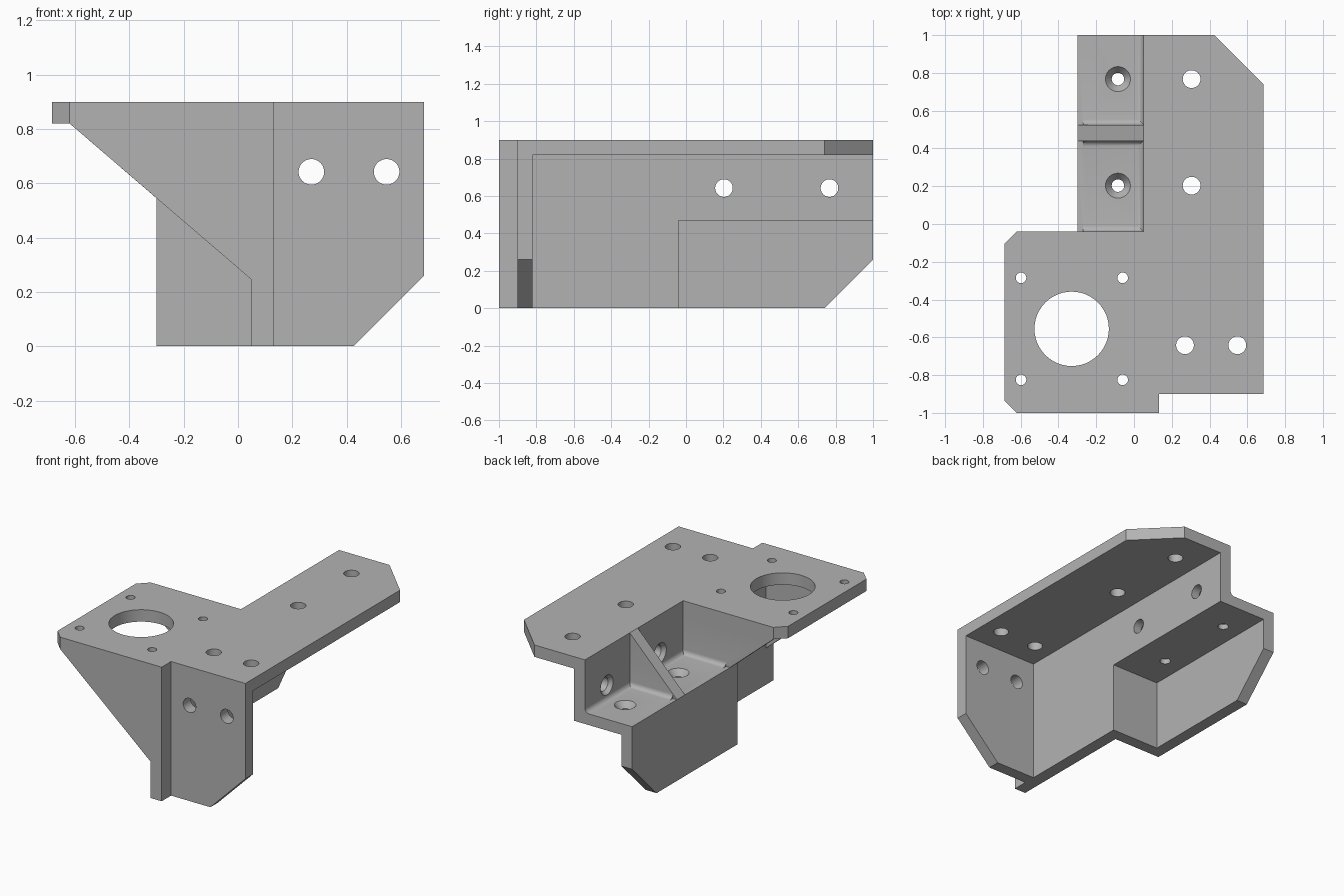
import bpy, bmesh, math
from mathutils import Vector

if "Cube" in bpy.data.objects:
    bpy.data.objects.remove(bpy.data.objects["Cube"])

grey = bpy.data.materials.new("plain grey")
grey.diffuse_color = (0.45, 0.45, 0.45, 1)
grey.use_nodes = True
grey.node_tree.nodes["Principled BSDF"].inputs["Base Color"].default_value = grey.diffuse_color

# Map a 2D profile point plus a depth onto 3D for each extrusion axis
PLACE = {'x': lambda a, b, d: (d, a, b),
         'y': lambda a, b, d: (a, d, b),
         'z': lambda a, b, d: (a, b, d)}


def solid(name, axis, rings):
    """Closed solid from equal-length rings [(points, depth), ...]."""
    bm = bmesh.new()
    loops = [[bm.verts.new(PLACE[axis](a, b, d)) for a, b in pts] for pts, d in rings]
    n = len(loops[0])
    for low, high in zip(loops, loops[1:]):
        for i in range(n):
            j = (i + 1) % n
            bm.faces.new((low[i], low[j], high[j], high[i]))
    bm.faces.new(loops[0][::-1])
    bm.faces.new(loops[-1])
    bmesh.ops.recalc_face_normals(bm, faces=bm.faces)
    me = bpy.data.meshes.new(name)
    bm.to_mesh(me)
    bm.free()
    me.materials.append(grey)
    ob = bpy.data.objects.new(name, me)
    bpy.context.collection.objects.link(ob)
    return ob


def prism(name, axis, pts, lo, hi):
    return solid(name, axis, [(pts, lo), (pts, hi)])


def box(name, x0, x1, y0, y1, z0, z1):
    return prism(name, 'z', [(x0, y0), (x1, y0), (x1, y1), (x0, y1)], z0, z1)


def circle(a, b, r, n=48):
    return [(a + r * math.cos(2 * math.pi * i / n), b + r * math.sin(2 * math.pi * i / n))
            for i in range(n)]


def hole(axis, a, b, r, lo, hi):
    return prism("hole_cutter", axis, circle(a, b, r), lo, hi)


def fillet(axis, a, b, sa, lo, hi, r=0.03):
    """Concave fillet in the corner (a, b); opens toward sa in a and upward in b."""
    e = 0.01
    arc = [(a + sa * r * (1 - math.sin(t)), b + r * (1 - math.cos(t)))
           for t in [math.pi / 2 * i / 6 for i in range(7)]]
    pts = arc + [(a + sa * r, b - e), (a - sa * e, b - e), (a - sa * e, b + r)]
    # arc runs from the floor tangent to the wall tangent
    arc = [(a + sa * r * (1 - math.sin(t)), b + r * (1 - math.cos(t)))
           for t in [math.pi / 2 * i / 6 for i in range(7)]]
    pts = arc + [(a - sa * e, b + r), (a - sa * e, b - e), (a + sa * r, b - e)]
    return prism("fillet", axis, pts, lo, hi)


def combine(target, others, op):
    bpy.context.view_layer.objects.active = target
    for ob in others:
        m = target.modifiers.new(op, 'BOOLEAN')
        m.operation, m.solver, m.object = op, 'EXACT', ob
        bpy.ops.object.modifier_apply(modifier=m.name)
        bpy.data.objects.remove(ob, do_unlink=True)


# Top plate with clipped corners
bracket = prism("mounting_bracket", 'z', [
    (-0.62, -1), (0.133, -1), (0.133, -0.9), (0.685, -0.9), (0.685, 0.74), (0.425, 1),
    (0.05, 1), (0.05, -0.04), (-0.62, -0.04), (-0.685, -0.105), (-0.685, -0.935)], 0.82, 0.9)

# Long upright wall, stepped up behind the side gusset
parts = [prism("upright_wall", 'x', [(-1, 0), (-0.04, 0), (-0.04, 0.47), (1, 0.47),
                                     (1, 0.9), (-1, 0.9)], 0.05, 0.133)]
# Front wall with clipped lower corner
parts.append(prism("front_wall", 'y', [(0.09, 0), (0.425, 0), (0.685, 0.26), (0.685, 0.9),
                                       (0.09, 0.9)], -0.9, -0.82))
# Front gusset and the matching rear gusset that closes the shelf box
parts.append(prism("front_gusset", 'y', [(0.09, 0), (0.09, 0.86), (-0.62, 0.86), (-0.62, 0.82),
                                         (0.05, 0.245), (0.05, 0)], -1, -0.92))
parts.append(prism("rear_gusset", 'y', [(0.09, 0), (0.09, 0.86), (-0.62, 0.86), (-0.62, 0.82),
                                        (-0.3, 0.545), (-0.3, 0)], -0.12, -0.04))
# Shelf and its outer skirt with clipped corner
parts.append(box("shelf", -0.3, 0.09, -0.08, 1, 0.47, 0.545))
parts.append(prism("shelf_skirt", 'x', [(-0.12, 0), (0.74, 0), (1, 0.26), (1, 0.545),
                                        (-0.12, 0.545)], -0.3, -0.22))
# Triangular rib between shelf and wall
parts.append(prism("rib", 'y', [(-0.3, 0.545), (-0.3, 0.5), (0.09, 0.5), (0.09, 0.9),
                                (0.05, 0.9)], 0.44, 0.525))
# Fillets around the shelf pockets
parts.append(fillet('y', 0.05, 0.545, -1, -0.06, 1))
for y, side in ((-0.04, 1), (0.44, -1), (0.525, 1)):
    parts.append(fillet('x', y, 0.545, side, -0.27, 0.07))
combine(bracket, parts, 'UNION')

# Motor opening and its four screw holes
cuts = [hole('z', -0.33, -0.555, 0.197, 0.7, 1)]
for x in (-0.598, -0.06):
    for y in (-0.285, -0.825):
        cuts.append(hole('z', x, y, 0.028, 0.75, 1))
# Plate and front wall holes
for x, y in ((0.305, 0.767), (0.305, 0.203), (0.27, -0.642), (0.547, -0.642)):
    cuts.append(hole('z', x, y, 0.047, 0.75, 1))
for x in (0.27, 0.547):
    cuts.append(hole('y', x, 0.642, 0.047, -0.95, -0.75))
# Countersunk holes in the shelf and upright wall
for y in (0.203, 0.767):
    c = circle
    cuts.append(solid("shelf_hole", 'z', [(c(-0.085, y, 0.033), 0.4), (c(-0.085, y, 0.033), 0.505),
                                          (c(-0.085, y, 0.066), 0.545), (c(-0.085, y, 0.066), 0.6)]))
    cuts.append(solid("wall_hole", 'x', [(c(y, 0.642, 0.066), 0.0), (c(y, 0.642, 0.066), 0.05),
                                         (c(y, 0.642, 0.047), 0.075), (c(y, 0.642, 0.047), 0.2)]))
combine(bracket, cuts, 'DIFFERENCE')

# Smooth holes and fillets, keep machined edges crisp
bpy.ops.object.select_all(action='DESELECT')
bracket.select_set(True)
bpy.context.view_layer.objects.active = bracket
bpy.ops.object.shade_smooth_by_angle(angle=math.radians(25))
